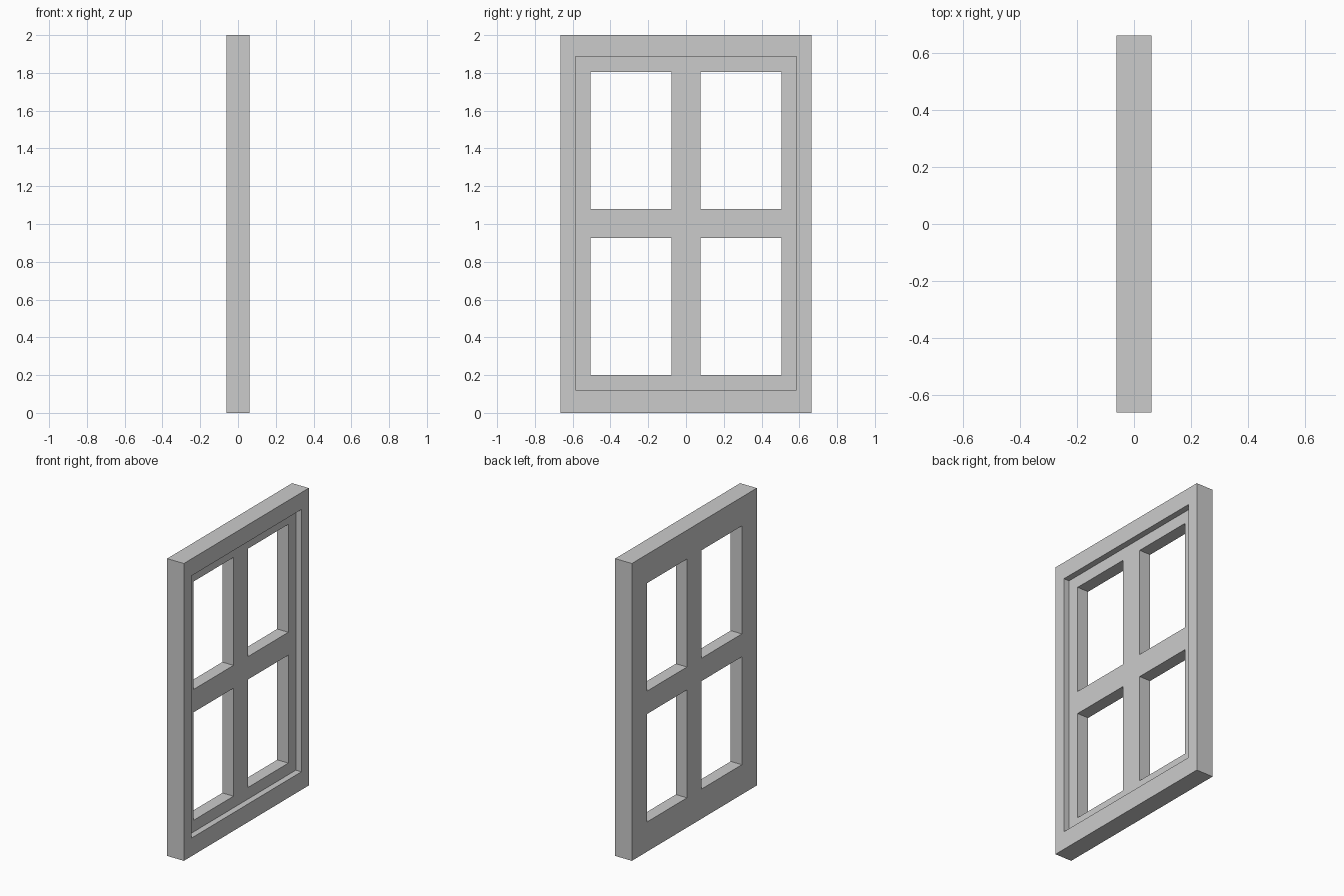
import bpy

if "Cube" in bpy.data.objects:
    bpy.data.objects.remove(bpy.data.objects["Cube"])

# Overall measurements
X, Y, H = 0.062, 0.664, 2.0            # half thickness, half width, height
SASH_X = 0.021                         # sash face, set back from the +x side
OVER = 0.1                             # cutter overshoot


def box(name, lo, hi):
    """Axis-aligned box from its two opposite corners."""
    centre = [(a + b) / 2 for a, b in zip(lo, hi)]
    bpy.ops.mesh.primitive_cube_add(size=1, location=centre)
    ob = bpy.context.object
    ob.name = name
    ob.scale = [b - a for a, b in zip(lo, hi)]
    bpy.ops.object.transform_apply(location=True, rotation=False, scale=True)
    return ob


# Solid window slab
window = box("window_frame", (-X, -Y, 0), (X, Y, H))

# Shallow recess around the sash on the +x side
cutters = [box("sash_recess", (SASH_X, -0.585, 0.122), (X + OVER, 0.585, 1.886))]

# Four pane openings right through the sash
for y0, y1 in ((-0.505, -0.078), (0.078, 0.505)):
    for z0, z1 in ((0.2, 0.926), (1.08, 1.806)):
        cutters.append(box("pane_opening", (-X - OVER, y0, z0), (X + OVER, y1, z1)))

# Carve and tidy up
bpy.context.view_layer.objects.active = window
for cutter in cutters:
    cutter.hide_render = True
    mod = window.modifiers.new(cutter.name, 'BOOLEAN')
    mod.operation = 'DIFFERENCE'
    mod.solver = 'EXACT'
    mod.object = cutter
    bpy.ops.object.modifier_apply(modifier=mod.name)
for cutter in cutters:
    bpy.data.objects.remove(cutter, do_unlink=True)
